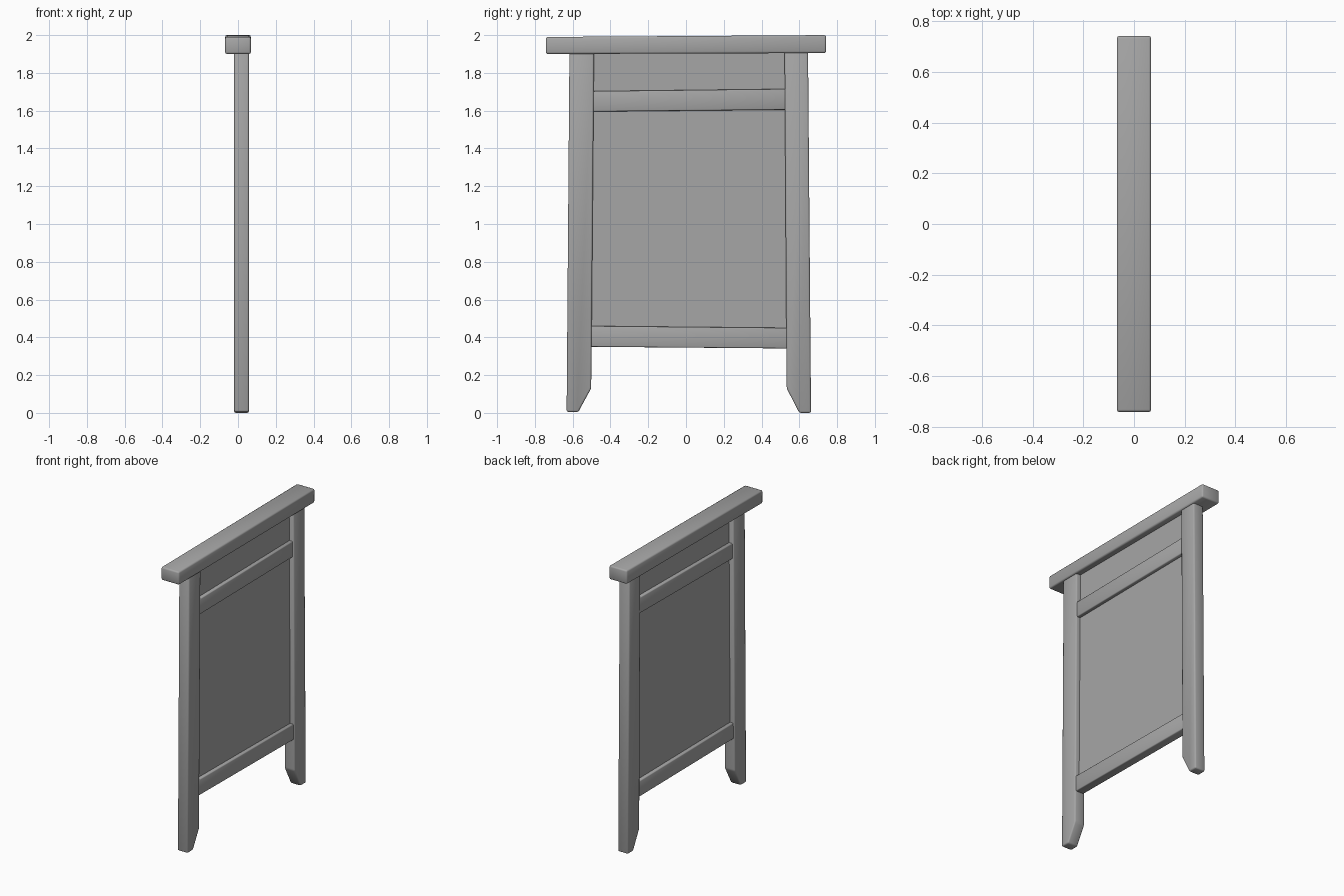
import bpy
import bmesh
import math

if "Cube" in bpy.data.objects:
    bpy.data.objects.remove(bpy.data.objects["Cube"])

grey = bpy.data.materials.new("weathered grey")
grey.diffuse_color = (0.38, 0.38, 0.38, 1)
grey.use_nodes = True
grey.node_tree.nodes["Principled BSDF"].inputs["Base Color"].default_value = grey.diffuse_color


def slab(name, outline, x0, x1, bevel=0.0):
    """Extrude a (y, z) outline from x0 to x1 and soften its edges."""
    bm = bmesh.new()
    face = bm.faces.new([bm.verts.new((x0, y, z)) for y, z in outline])
    ext = bmesh.ops.extrude_face_region(bm, geom=[face])
    verts = [g for g in ext["geom"] if isinstance(g, bmesh.types.BMVert)]
    bmesh.ops.translate(bm, verts=verts, vec=(x1 - x0, 0, 0))
    bmesh.ops.recalc_face_normals(bm, faces=bm.faces[:])
    if bevel:
        bmesh.ops.bevel(bm, geom=bm.edges[:], offset=bevel, segments=2,
                        profile=0.5, affect='EDGES', clamp_overlap=True)
    mesh = bpy.data.meshes.new(name)
    bm.to_mesh(mesh)
    bm.free()
    mesh.materials.append(grey)
    obj = bpy.data.objects.new(name, mesh)
    bpy.context.collection.objects.link(obj)
    bpy.ops.object.select_all(action='DESELECT')
    obj.select_set(True)
    bpy.context.view_layer.objects.active = obj
    bpy.ops.object.shade_smooth_by_angle(angle=math.radians(50))
    return obj


# Top beam, very slightly tilted
slab("top_beam", [(-0.742, 1.9), (0.742, 1.905), (0.742, 2.0), (-0.742, 1.99)],
     -0.068, 0.068, 0.01)

# Legs with a pointed foot cut on the inner side
slab("front_leg", [(-0.632, 0.005), (-0.57, 0.005), (-0.502, 0.13),
                   (-0.487, 1.92), (-0.617, 1.92)], -0.02, 0.058, 0.009)
slab("back_leg", [(0.662, 0.0), (0.60, 0.0), (0.533, 0.13),
                  (0.522, 1.92), (0.646, 1.92)], -0.02, 0.058, 0.009)

# Thin panel held between the legs
slab("panel", [(-0.51, 0.40), (0.545, 0.40), (0.535, 1.92), (-0.50, 1.92)],
     0.013, 0.026)

# Cross rails
slab("upper_rail", [(-0.51, 1.595), (0.54, 1.605), (0.54, 1.715), (-0.51, 1.703)],
     -0.011, 0.050, 0.006)
slab("lower_rail", [(-0.515, 0.35), (0.55, 0.341), (0.55, 0.45), (-0.515, 0.46)],
     -0.011, 0.050, 0.006)
